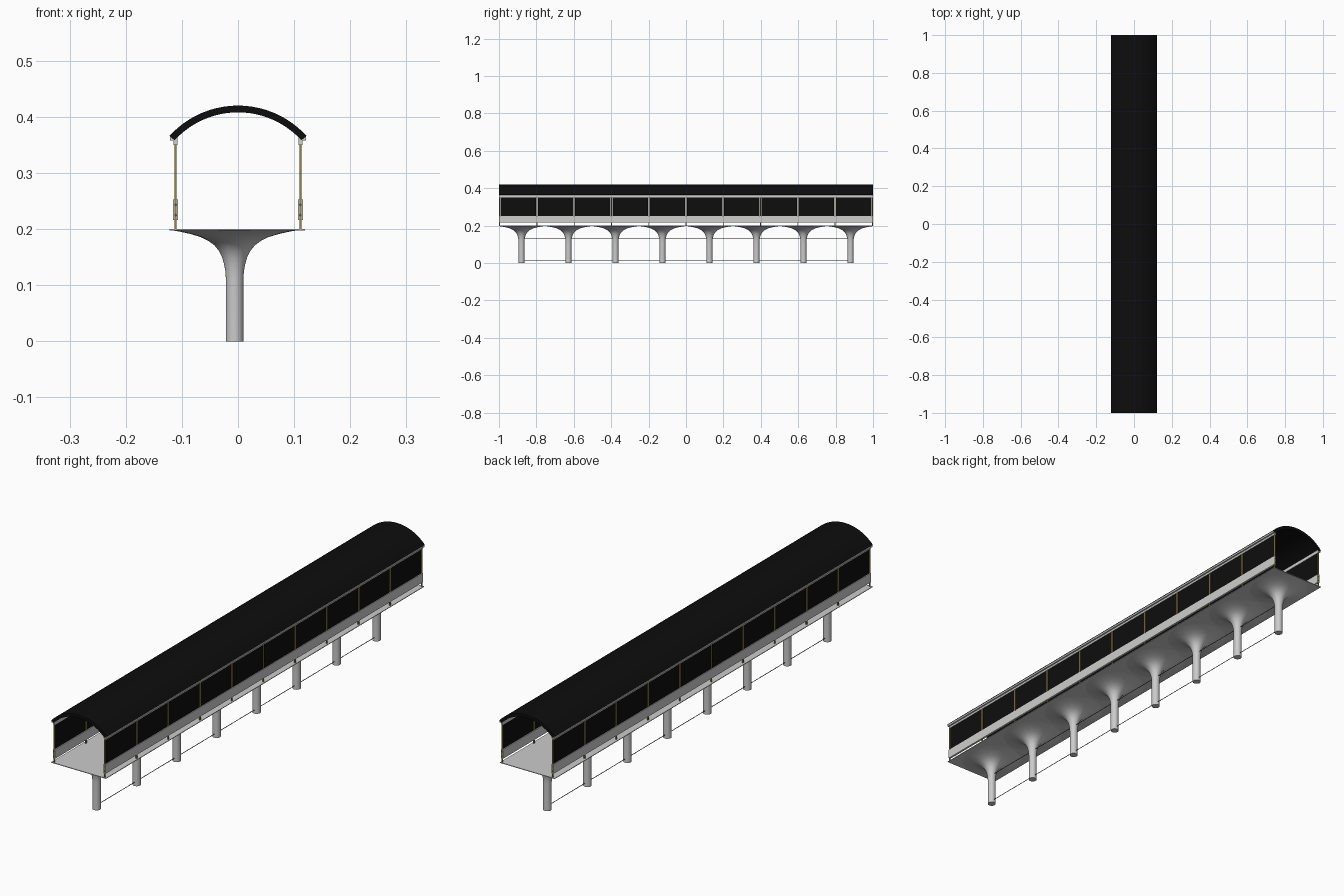
import bpy, bmesh, math

cube = bpy.data.objects.get("Cube")
if cube:
    bpy.data.objects.remove(cube, do_unlink=True)


def material(name, rgb):
    m = bpy.data.materials.new(name)
    m.use_nodes = True
    m.diffuse_color = (*rgb, 1)
    m.node_tree.nodes["Principled BSDF"].inputs["Base Color"].default_value = (*rgb, 1)
    return m


BLACK = material("black", (0.004, 0.004, 0.004))
CONCRETE = material("concrete grey", (0.6, 0.6, 0.6))
METAL = material("light grey metal", (0.62, 0.62, 0.61))
BRASS = material("olive brass", (0.3, 0.24, 0.06))
DARK = material("dark grey", (0.08, 0.08, 0.08))


def finish(name, bm, mat, smooth=False):
    bmesh.ops.recalc_face_normals(bm, faces=bm.faces)
    mesh = bpy.data.meshes.new(name)
    bm.to_mesh(mesh)
    bm.free()
    mesh.materials.append(mat)
    ob = bpy.data.objects.new(name, mesh)
    bpy.context.collection.objects.link(ob)
    if smooth:
        bpy.ops.object.select_all(action='DESELECT')
        ob.select_set(True)
        bpy.context.view_layer.objects.active = ob
        bpy.ops.object.shade_smooth_by_angle(angle=math.radians(40))
    return ob


def box(name, x, y, z, mat):
    """Box from (min, max) pairs."""
    bm = bmesh.new()
    bmesh.ops.create_cube(bm, size=1)
    for v in bm.verts:
        v.co = [(lo + hi) / 2 + c * (hi - lo) for c, (lo, hi) in zip(v.co, (x, y, z))]
    return finish(name, bm, mat)


def cylinder_y(name, x, z, y0, y1, radius, mat, sides=8):
    bm = bmesh.new()
    bmesh.ops.create_cone(bm, cap_ends=True, segments=sides,
                          radius1=radius, radius2=radius, depth=y1 - y0)
    for v in bm.verts:
        v.co = (x + v.co.x, (y0 + y1) / 2 + v.co.z, z + v.co.y)
    return finish(name, bm, mat, True)


# Arched roof shell
R_OUT, R_IN, CENTRE_Z, SPREAD, STEPS = 0.1648, 0.1528, 0.2552, 0.833, 32
bm = bmesh.new()
angles = [SPREAD * (2 * i / STEPS - 1) for i in range(STEPS + 1)]
section = [(R_OUT, a) for a in angles] + [(R_IN, a) for a in reversed(angles)]
rings = [[bm.verts.new((r * math.sin(a), y, CENTRE_Z + r * math.cos(a)))
          for r, a in section] for y in (-1, 1)]
n = len(section)
for i in range(n):
    j = (i + 1) % n
    bm.faces.new((rings[0][i], rings[0][j], rings[1][j], rings[1][i]))
for ring in rings:
    for i in range(STEPS):
        bm.faces.new((ring[i], ring[i + 1], ring[n - 2 - i], ring[n - 1 - i]))
finish("arched_roof", bm, BLACK, True)

# Walkway deck
COLUMN_X = -0.006
box("deck", (-0.122, 0.119), (-1, 1), (0.1975, 0.2), CONCRETE)

# Columns with flared heads
PROFILE = [(0.0155, 0), (0.0155, 0.11), (0.0165, 0.125), (0.019, 0.138), (0.0225, 0.15),
           (0.028, 0.161), (0.036, 0.171), (0.047, 0.179), (0.06, 0.1855),
           (0.078, 0.191), (0.098, 0.1955), (0.114, 0.198)]
SIDES = 40
column_ys = [0.2513 * (i - 3.5) for i in range(8)]
for k, cy in enumerate(column_ys):
    bm = bmesh.new()
    loops = []
    for r, z in PROFILE:
        ry = r * (1 + 0.6 * r) if z > 0.15 else r
        ring = []
        for s in range(SIDES):
            a = math.tau * s / SIDES
            y = max(-1, min(1, cy + ry * math.sin(a)))
            ring.append(bm.verts.new((COLUMN_X + r * math.cos(a), y, z)))
        loops.append(ring)
    for lo, hi in zip(loops, loops[1:]):
        for s in range(SIDES):
            t = (s + 1) % SIDES
            bm.faces.new((lo[s], lo[t], hi[t], hi[s]))
    bm.faces.new(loops[0])
    bm.faces.new(loops[-1])
    finish(f"column_{k + 1}", bm, CONCRETE, True)

# Tie rods joining the columns
for label, z in (("lower", 0.014), ("upper", 0.131)):
    cylinder_y(f"{label}_tie_rod", COLUMN_X, z, column_ys[0], column_ys[-1], 0.0012, DARK)

# Side walls, the same on both sides
BAYS, PITCH = 10, 0.1992
for side, s in (("left", 1), ("right", -1)):
    def span(a, b):
        return tuple(sorted((s * a, s * b)))

    # Low guard panel with end bolts
    box(f"{side}_guard_panel", span(0.107, 0.1155), (-0.998, 0.998), (0.216, 0.253), METAL)
    for z in (0.225, 0.243):
        for end, y in (("front", -0.999), ("back", 0.997)):
            cylinder_y(f"{side}_{end}_bolt", s * 0.1112, z, y, y + 0.002, 0.0025, DARK, 12)

    # Head beam and eaves strip
    box(f"{side}_head_beam", span(0.108, 0.115), (-0.998, 0.998), (0.35, 0.36), METAL)
    box(f"{side}_eaves_strip", span(0.108, 0.1215), (-0.999, 0.999), (0.358, 0.365), METAL)

    # Posts and dark panes
    for i in range(BAYS + 1):
        y = PITCH * (i - BAYS / 2)
        box(f"{side}_post_{i + 1}", span(0.1095, 0.1135),
            (y - 0.0025, y + 0.0025), (0.2, 0.352), BRASS)
        if i < BAYS:
            box(f"{side}_pane_{i + 1}", span(0.1105, 0.1125),
                (y + 0.005, y + PITCH - 0.005), (0.253, 0.35), BLACK)
